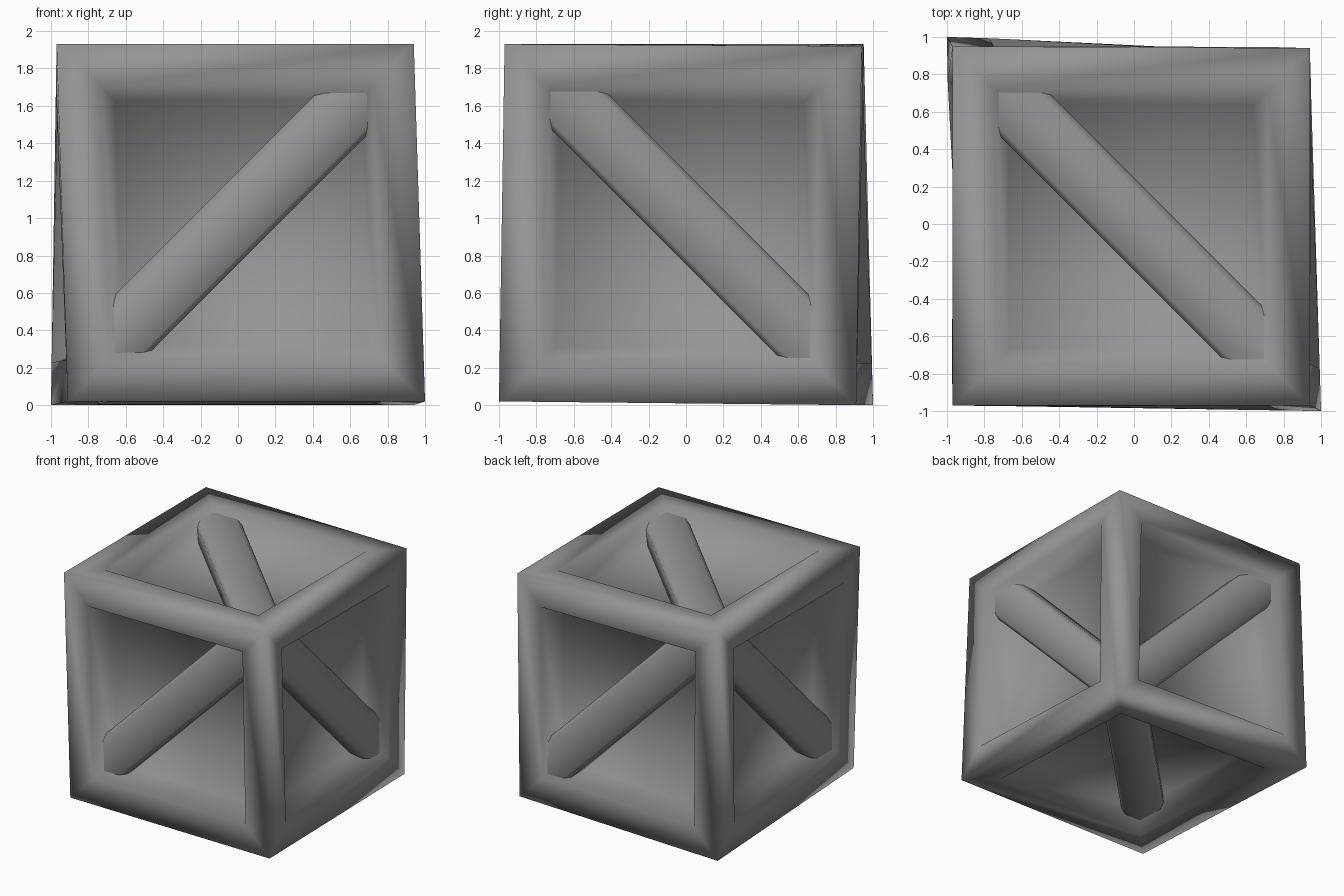
import bpy, bmesh
from itertools import combinations
from mathutils import Vector

cube = bpy.data.objects.get("Cube")
if cube:
    bpy.data.objects.remove(cube, do_unlink=True)

# Plain grey material
grey = bpy.data.materials.new("plain_grey")
grey.use_nodes = True
colour = (0.3, 0.3, 0.3, 1)
grey.diffuse_color = colour
grey.node_tree.nodes["Principled BSDF"].inputs["Base Color"].default_value = colour


def finish(bm, name):
    for face in bm.faces:
        face.smooth = True
    mesh = bpy.data.meshes.new(name)
    bm.to_mesh(mesh)
    bm.free()
    mesh.materials.append(grey)
    obj = bpy.data.objects.new(name, mesh)
    bpy.context.collection.objects.link(obj)
    return obj


# Slightly skewed crate body, corners keyed by sign of x, y, z
corners = {
    (-1, -1, 1): (-0.97, -0.97, 1.93),
    (1, -1, 1): (0.94, -0.97, 1.93),
    (1, 1, 1): (0.94, 0.94, 1.92),
    (-1, 1, 1): (-0.97, 0.95, 1.93),
    (1, -1, -1): (1.0, -1.0, 0.02),
    (-1, -1, -1): (-0.91, -0.97, 0.02),
    (1, 1, -1): (0.94, 0.91, 0.0),
    (-1, 1, -1): (-1.0, 1.0, 0.0),
}
bm = bmesh.new()
bmesh.ops.create_cube(bm, size=2)
for v in bm.verts:
    v.co = corners[tuple(round(c) for c in v.co)]
bm.normal_update()

# Frame border, then the sloped wall down to each recessed panel
panels = bm.faces[:]
bmesh.ops.inset_individual(bm, faces=panels, thickness=0.225, use_even_offset=True)
bmesh.ops.inset_individual(bm, faces=panels, thickness=0.075, depth=-0.2, use_even_offset=True)
finish(bm, "crate_frame")

# Diagonal braces, one per face, joining four alternate corners
centre = Vector((0, 0, 1))
section = [(-0.175, 0.7), (-0.175, 0.84), (-0.145, 0.875),
           (0.145, 0.875), (0.175, 0.84), (0.175, 0.7)]
ends = [Vector(c) for c in ((1, -1, 1), (-1, 1, 1), (1, 1, -1), (-1, -1, -1))]
face_names = {(0, -1, 0): "front", (0, 1, 0): "back", (1, 0, 0): "left",
              (-1, 0, 0): "right", (0, 0, 1): "top", (0, 0, -1): "bottom"}


def brace(a, b):
    normal = (a + b) / 2
    along = (a - b).normalized()
    side = normal.cross(along)
    bm = bmesh.new()
    rings = [[bm.verts.new(centre + along * t + side * s + normal * h) for s, h in section]
             for t in (-1.04, 1.04)]
    # Flat end caps with sharp rims, wound outward
    for ring in (rings[0], rings[1][::-1]):
        for edge in bm.faces.new(ring).edges:
            edge.smooth = False
    for i in range(len(section)):
        j = (i + 1) % len(section)
        bm.faces.new((rings[0][j], rings[0][i], rings[1][i], rings[1][j]))
    finish(bm, face_names[tuple(round(c) for c in normal)] + "_brace")


for a, b in combinations(ends, 2):
    brace(a, b)
